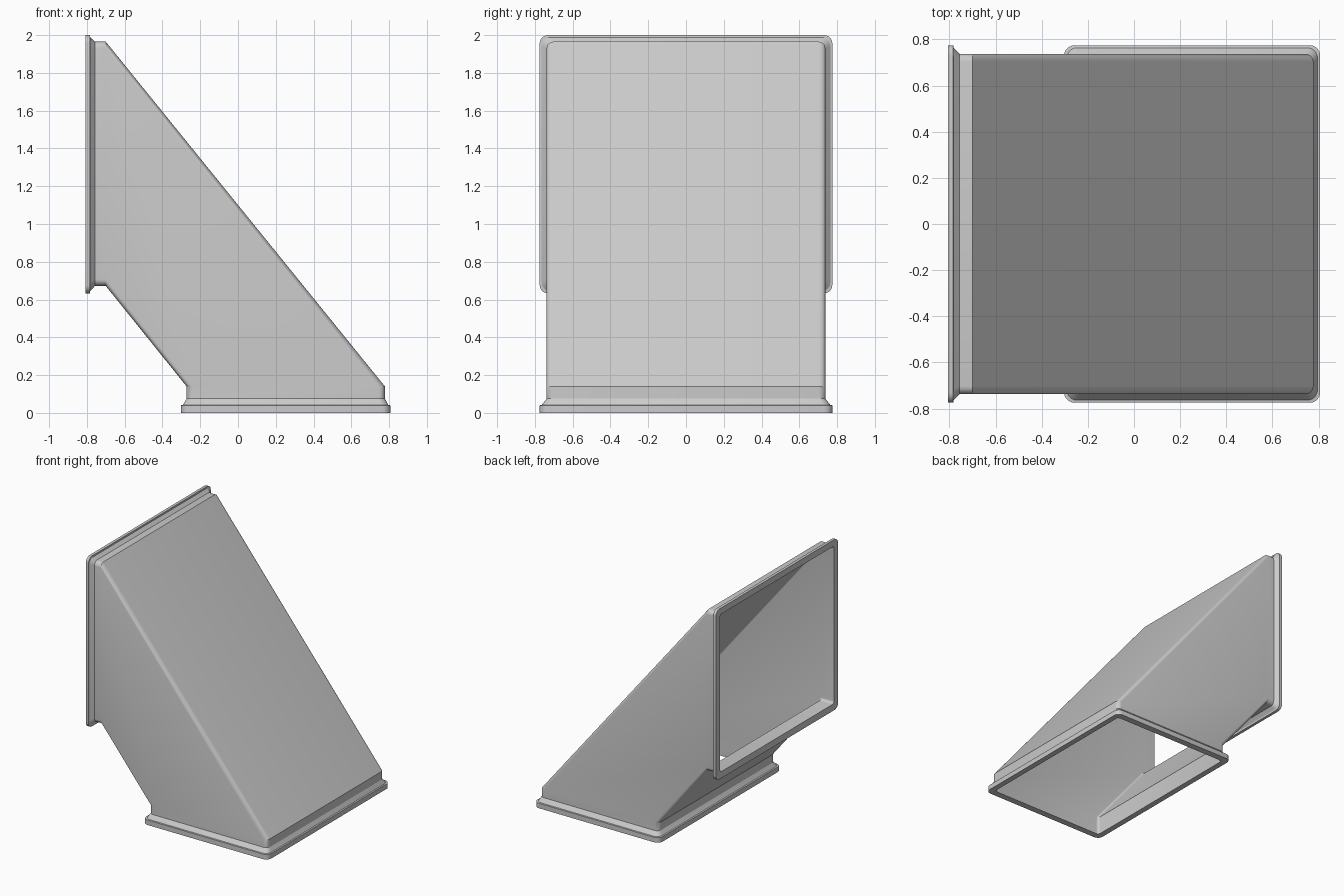
import bpy, bmesh, math
from mathutils import Vector

if "Cube" in bpy.data.objects:
    bpy.data.objects.remove(bpy.data.objects["Cube"])

SEG = 5  # segments per rounded corner


def ring(bm, a, b, half_y, r):
    """Rounded rectangle spanning from (x, z) point a to b, and +-half_y in y."""
    a, b = Vector((a[0], 0, a[1])), Vector((b[0], 0, b[1]))
    length = (b - a).length
    u, mid = (b - a).normalized(), (a + b) / 2
    verts = []
    for i, (su, sy) in enumerate([(1, 1), (-1, 1), (-1, -1), (1, -1)]):
        for k in range(SEG + 1):
            t = math.pi / 2 * (i + k / SEG)
            p = mid + u * (su * (length / 2 - r) + r * math.cos(t))
            p.y = sy * (half_y - r) + r * math.sin(t)
            verts.append(bm.verts.new(p))
    return verts


# Stations: inner-bend point, outer-bend point, half width, corner radius
outer = [
    # bottom flange
    ((-.303, 0), (.807, 0), .775, .045),
    ((-.303, .04), (.807, .04), .775, .045),
    ((-.292, .042), (.796, .042), .764, .045),
    # duct body
    ((-.272, .075), (.778, .075), .738, .035),
    ((-.272, .14), (.778, .14), .738, .035),
    ((-.70, .672), (-.70, 1.965), .738, .035),
    ((-.757, .672), (-.757, 1.965), .738, .035),
    # side flange
    ((-.782, .646), (-.782, 1.988), .764, .045),
    ((-.784, .633), (-.784, 2.0), .775, .045),
    ((-.807, .633), (-.807, 2.0), .775, .045),
]
inner = [
    # inside wall, back down to the bottom opening
    ((-.807, .687), (-.807, 1.95), .723, .022),
    ((-.693, .687), (-.707, 1.95), .723, .022),
    ((-.257, .145), (.763, .135), .723, .022),
    ((-.257, 0), (.763, 0), .723, .022),
]

bm = bmesh.new()
rings = [ring(bm, *s) for s in outer + inner]
n = len(rings[0])
for r0, r1 in zip(rings, rings[1:] + rings[:1]):
    for j in range(n):
        k = (j + 1) % n
        bm.faces.new((r0[j], r0[k], r1[k], r1[j]))
bmesh.ops.recalc_face_normals(bm, faces=bm.faces)

mesh = bpy.data.meshes.new("duct_elbow")
bm.to_mesh(mesh)
bm.free()
duct = bpy.data.objects.new("duct_elbow", mesh)
bpy.context.collection.objects.link(duct)
bpy.context.view_layer.objects.active = duct
duct.select_set(True)
bpy.ops.object.shade_smooth_by_angle(angle=math.radians(25))
